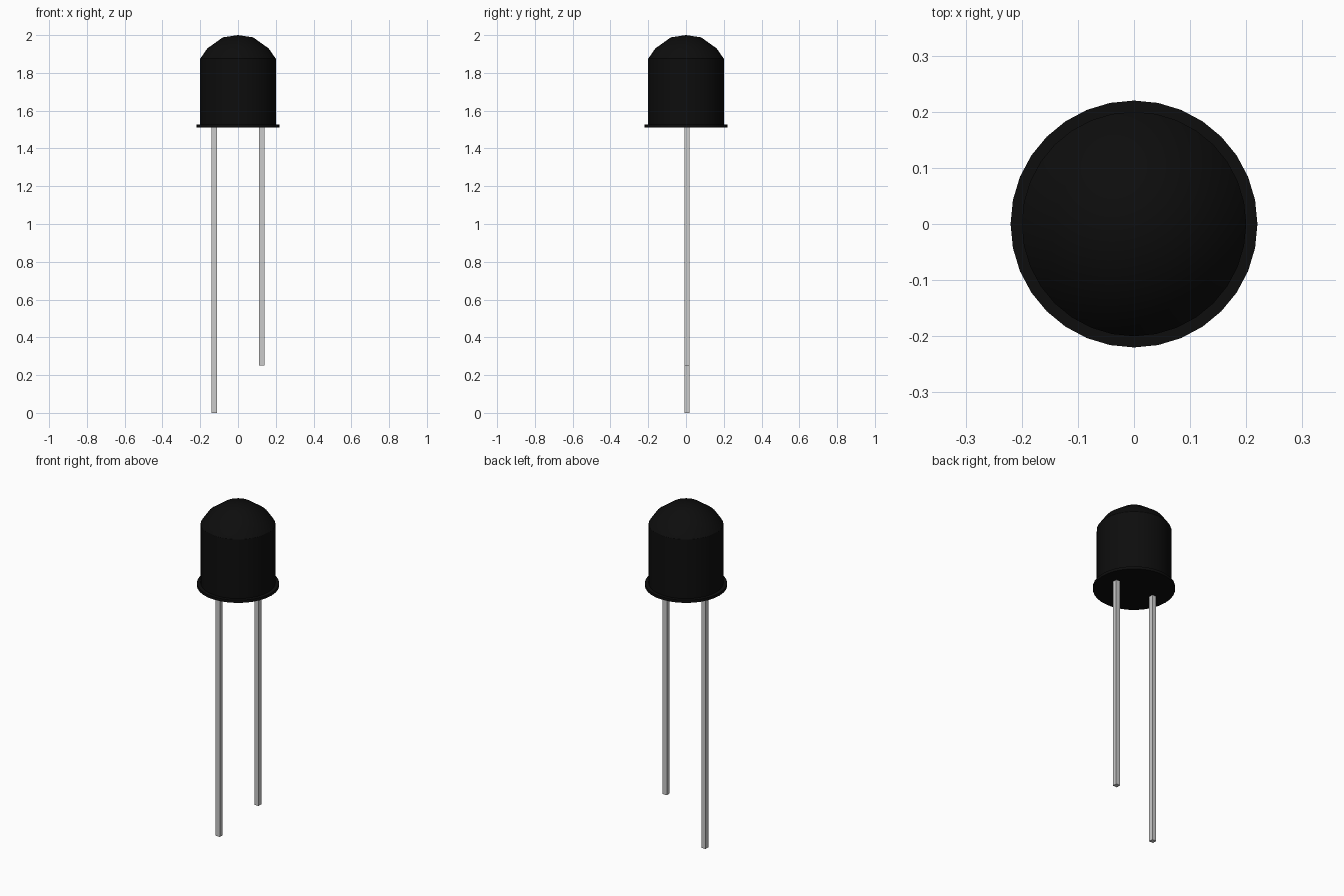
import bpy, bmesh, math

if "Cube" in bpy.data.objects:
    bpy.data.objects.remove(bpy.data.objects["Cube"])

SIDES = 32


def lathe(name, profile):
    """Revolve (radius, z) points around z; radius 0 becomes a pole."""
    bm = bmesh.new()
    verts = [bm.verts.new((r, 0, z)) for r, z in profile]
    edges = [bm.edges.new(p) for p in zip(verts, verts[1:])]
    bmesh.ops.spin(bm, geom=verts + edges, cent=(0, 0, 0), axis=(0, 0, 1),
                   angle=math.tau, steps=SIDES, use_duplicate=False)
    bmesh.ops.remove_doubles(bm, verts=bm.verts, dist=1e-4)
    bmesh.ops.recalc_face_normals(bm, faces=bm.faces)
    mesh = bpy.data.meshes.new(name)
    bm.to_mesh(mesh)
    bm.free()
    obj = bpy.data.objects.new(name, mesh)
    bpy.context.collection.objects.link(obj)
    return obj


def lead(name, x, bottom, top=1.53, width=0.027):
    """Square wire running up into the bulb."""
    bpy.ops.mesh.primitive_cube_add(size=1, location=(x, 0.005, (bottom + top) / 2))
    obj = bpy.context.object
    obj.name = name
    obj.scale = (width, width, top - bottom)
    return obj


# Bulb: base, thin flange, straight wall and faceted dome
bulb = lathe("bulb", [
    (0, 1.51), (0.22, 1.51), (0.22, 1.526), (0.2, 1.526),
    (0.2, 1.875), (0.162, 1.93), (0.08, 1.988), (0, 2.0)])
black = bpy.data.materials.new("black_plastic")
black.diffuse_color = (0.004, 0.004, 0.004, 1)
black.use_nodes = True
black.node_tree.nodes["Principled BSDF"].inputs["Base Color"].default_value = black.diffuse_color
bulb.data.materials.append(black)
bpy.ops.object.select_all(action='DESELECT')
bulb.select_set(True)
bpy.context.view_layer.objects.active = bulb
bpy.ops.object.shade_smooth_by_angle(angle=math.radians(30))

# Long and short wire leads
lead("long_lead", -0.126, 0.0)
lead("short_lead", 0.126, 0.25)
